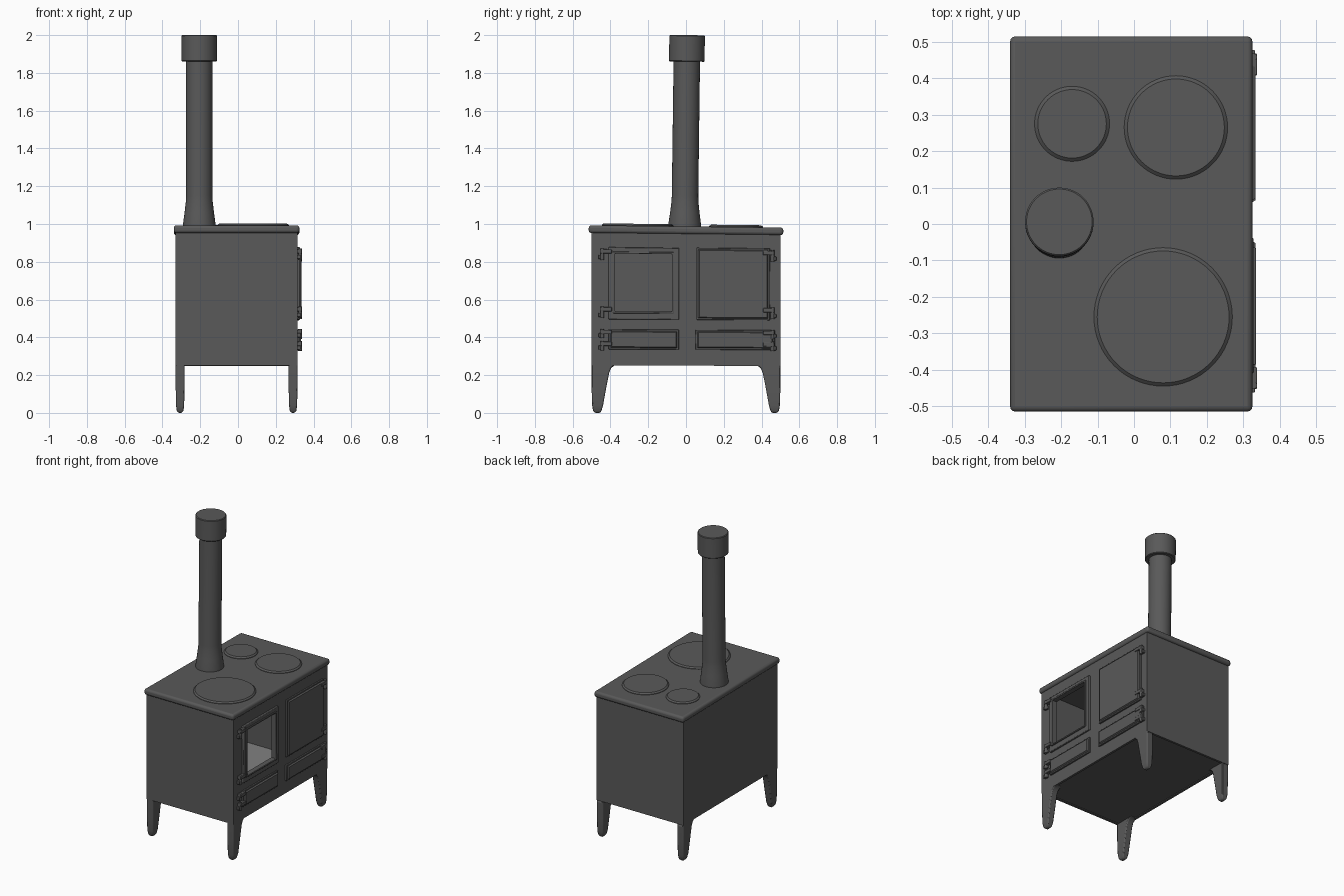
import bpy, bmesh, math

if "Cube" in bpy.data.objects:
    bpy.data.objects.remove(bpy.data.objects["Cube"])


def material(name, v):
    m = bpy.data.materials.new(name)
    m.diffuse_color = (v, v, v, 1)
    m.use_nodes = True
    m.node_tree.nodes["Principled BSDF"].inputs["Base Color"].default_value = m.diffuse_color
    return m


IRON = material("dark_iron", 0.10)
ASH = material("grey_firebox_floor", 0.22)


def make(name, verts, faces, mat=IRON, bevel=0.0, segs=2):
    """Mesh object with the slight sag of the old stove body applied."""
    verts = [(x, y, z - 0.012 * y * min(z, 1.0)) for x, y, z in verts]
    me = bpy.data.meshes.new(name)
    me.from_pydata(verts, [], faces)
    bm = bmesh.new()
    bm.from_mesh(me)
    bmesh.ops.recalc_face_normals(bm, faces=bm.faces)
    bm.to_mesh(me)
    bm.free()
    me.materials.append(mat)
    ob = bpy.data.objects.new(name, me)
    bpy.context.collection.objects.link(ob)
    if bevel:
        b = ob.modifiers.new("bevel", 'BEVEL')
        b.width, b.segments, b.limit_method = bevel, segs, 'ANGLE'
    bpy.ops.object.select_all(action='DESELECT')
    ob.select_set(True)
    bpy.context.view_layer.objects.active = ob
    bpy.ops.object.shade_smooth_by_angle(angle=math.radians(35))
    return ob


def loft(name, rings, **kw):
    """Closed skin through rings of equal point count."""
    n = len(rings[0])
    verts = [p for r in rings for p in r]
    faces = [(k * n + i, k * n + (i + 1) % n, (k + 1) * n + (i + 1) % n, (k + 1) * n + i)
             for k in range(len(rings) - 1) for i in range(n)]
    faces += [tuple(range(n)), tuple(range((len(rings) - 1) * n, len(rings) * n))]
    return make(name, verts, faces, **kw)


def rect_z(x0, x1, y0, y1, z):
    return [(x0, y0, z), (x1, y0, z), (x1, y1, z), (x0, y1, z)]


def rect_x(x, y0, y1, z0, z1):
    return [(x, y0, z0), (x, y1, z0), (x, y1, z1), (x, y0, z1)]


def box(name, x0, x1, y0, y1, z0, z1, **kw):
    return loft(name, [rect_z(x0, x1, y0, y1, z0), rect_z(x0, x1, y0, y1, z1)], **kw)


def frame(name, x0, x1, outer, inner, **kw):
    """Rectangular frame facing +x around an opening."""
    verts = rect_x(x0, *outer) + rect_x(x1, *outer) + rect_x(x1, *inner) + rect_x(x0, *inner)
    faces = [(k * 4 + i, k * 4 + (i + 1) % 4, ((k + 1) % 4) * 4 + (i + 1) % 4, ((k + 1) % 4) * 4 + i)
             for k in range(4) for i in range(4)]
    return make(name, verts, faces, **kw)


def turned(name, profile, cx, cy, n=48, lean=0.0, **kw):
    """Round part from (radius, z) pairs."""
    return loft(name, [[(cx + r * math.cos(2 * math.pi * i / n),
                         cy + lean * (z - 1) + r * math.sin(2 * math.pi * i / n), z)
                        for i in range(n)] for r, z in profile], **kw)


# hollow body: three plain walls, the door wall with its window, and a floor
X0, X1, Y, T = -0.33, 0.315, 0.5, 0.015
WIN = (-0.375, -0.075, 0.535, 0.84)
box("back_wall", X0, X0 + T, -Y, Y, 0.25, 0.96)
for s, nm in ((-1, "left_wall"), (1, "right_wall")):
    a, b = sorted((s * Y, s * (Y - T)))
    box(nm, X0 + 0.001, X1 - 0.001, a, b, 0.25, 0.96)
frame("door_wall", X1 - T, X1, (-Y, Y, 0.25, 0.96), WIN)
box("body_underside", X0 + T, X1 - T, -Y + T, Y - T, 0.255, 0.268)
box("firebox_floor", X0 + T, X1 - T, -Y + T, Y - T, 0.268, 0.272, mat=ASH)

# cooking top with a rounded rim
box("top_plate", -0.34, 0.325, -0.515, 0.515, 0.947, 0.987, bevel=0.014, segs=3)

# hot plates
for i, (cx, cy, r) in enumerate(((-0.17, 0.275, 0.103), (0.115, 0.265, 0.142), (0.08, -0.255, 0.19))):
    turned("hot_plate_%d" % (i + 1), [(r, 0.98), (r, 0.990), (r - 0.009, 0.998)], cx, cy, n=64)

# flue pipe with flared foot and cap
turned("flue_pipe", [(0.087, 0.975), (0.086, 1.0), (0.078, 1.06), (0.071, 1.12), (0.07, 1.15), (0.07, 1.88)],
       -0.205, -0.007, lean=0.013)
turned("flue_cap", [(0.090, 1.86), (0.094, 1.864), (0.094, 1.996), (0.090, 2.0)],
       -0.205, -0.007, lean=0.013)

# tapered legs, sections are (z, outer y, inner y, inset in x)
LEG = [(0.0, 0.482, 0.455, 0.014), (0.012, 0.492, 0.447, 0.006), (0.04, 0.497, 0.439, 0.002),
       (0.14, 0.5, 0.421, 0.0), (0.21, 0.5, 0.407, 0.0), (0.235, 0.5, 0.397, 0.0),
       (0.25, 0.5, 0.380, 0.0), (0.256, 0.5, 0.360, 0.0)]
for sx, a, b in ((-1, X0, -0.283), (1, 0.268, X1)):
    for sy in (-1, 1):
        loft("%s_%s_leg" % ("back" if sx < 0 else "door_side", "left" if sy < 0 else "right"),
             [rect_z(a + d, b - d, sy * yo, sy * yi, z) for z, yo, yi, d in LEG], bevel=0.006)

# glazed door opening: frame and raised inner lip
frame("window_door", 0.31, 0.328, (-0.41, -0.037, 0.493, 0.873), WIN, bevel=0.004)
frame("window_lip", 0.322, 0.335, (-0.387, -0.065, 0.525, 0.85), WIN, bevel=0.003)


def panel(name, y0, y1, z0, z1):
    """Solid door with a raised, bevelled centre."""
    box(name, 0.31, 0.325, y0, y1, z0, z1, bevel=0.003)
    loft(name + "_centre", [rect_x(0.32, y0 + .006, y1 - .006, z0 + .006, z1 - .006),
                            rect_x(0.334, y0 + .016, y1 - .016, z0 + .014, z1 - .014)])


panel("oven_door", 0.055, 0.445, 0.493, 0.875)
panel("ash_drawer", -0.41, -0.037, 0.335, 0.44)
panel("lower_drawer", 0.05, 0.47, 0.335, 0.44)

# hinges: strap, knuckle pin and wall tab
for s, nm, o in ((-1, "left", 0.463), (1, "right", 0.478)):
    for i, (z0, z1) in enumerate(((0.81, 0.862), (0.505, 0.557), (0.398, 0.437), (0.333, 0.375))):
        def span(a, b):
            return sorted((s * (o - a), s * (o - b)))
        box("%s_hinge_strap_%d" % (nm, i), 0.312, 0.338, *span(0.01, 0.07), z1 - 0.022, z1, bevel=0.003)
        box("%s_hinge_tab_%d" % (nm, i), 0.31, 0.332, *span(0, 0.03), z0, z0 + 0.022, bevel=0.003)
        turned("%s_hinge_pin_%d" % (nm, i), [(0.010, z0 - 0.004), (0.010, z1 + 0.004)],
               0.328, s * (o - 0.02), n=12)
